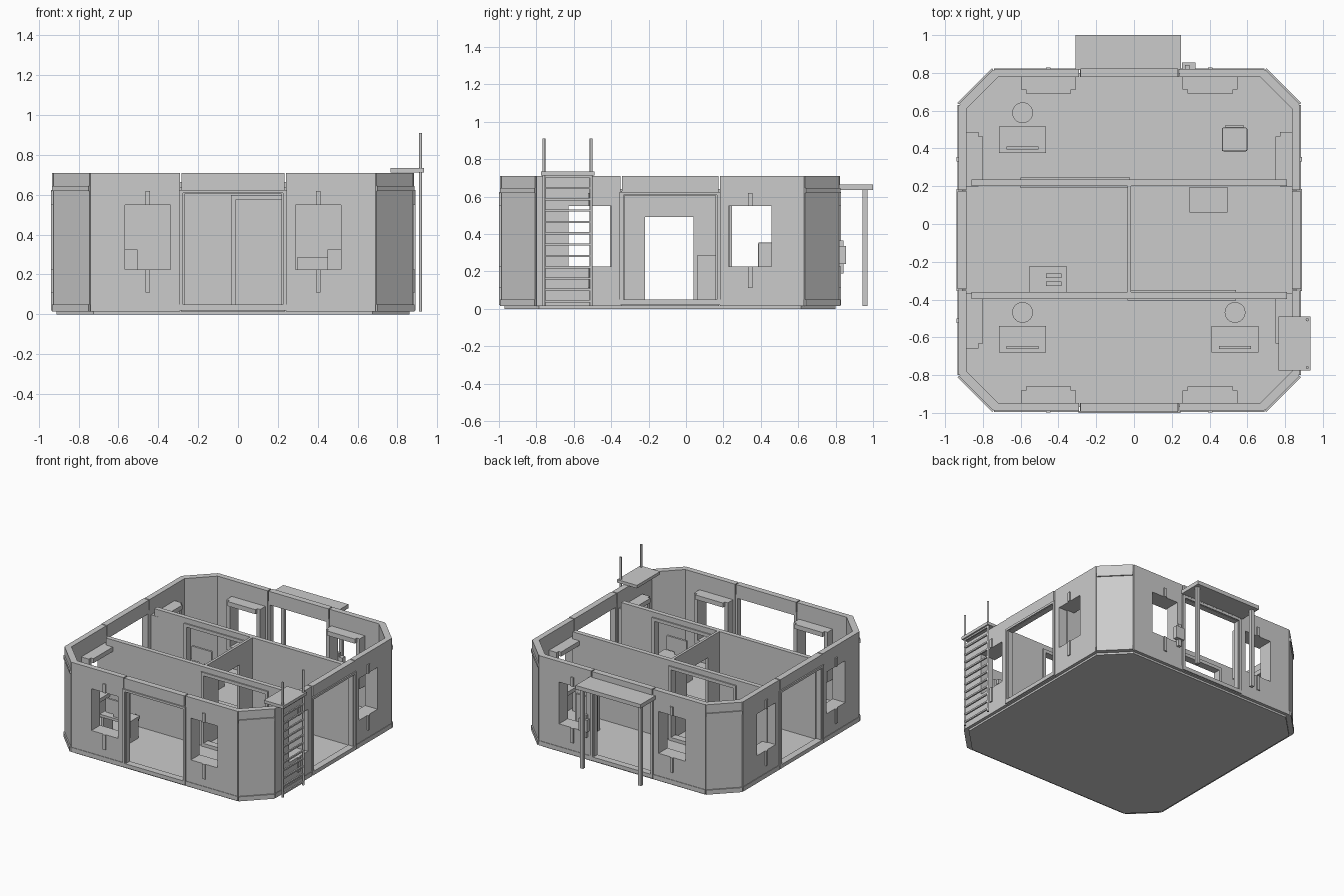
import bpy, bmesh, math
from mathutils import Matrix, Vector

old = bpy.data.objects.get("Cube")
if old:
    bpy.data.objects.remove(old, do_unlink=True)

grey = bpy.data.materials.new("plain grey")
grey.use_nodes = True
grey.diffuse_color = (0.6, 0.6, 0.6, 1)
grey.node_tree.nodes["Principled BSDF"].inputs["Base Color"].default_value = (0.6, 0.6, 0.6, 1)

CENTRE = Matrix.Translation((-0.025, -0.085, 0))


def finish(name, bm, matrix=None):
    mesh = bpy.data.meshes.new(name)
    if matrix:
        bm.transform(matrix)
    bm.to_mesh(mesh)
    bm.free()
    mesh.materials.append(grey)
    obj = bpy.data.objects.new(name, mesh)
    bpy.context.collection.objects.link(obj)
    return obj


def boxes(name, items, matrix=None):
    """One object from boxes given as (x0, x1, y0, y1, z0, z1)."""
    bm = bmesh.new()
    for x0, x1, y0, y1, z0, z1 in items:
        size = Matrix.Diagonal((x1 - x0, y1 - y0, z1 - z0, 1))
        place = Matrix.Translation(((x0 + x1) / 2, (y0 + y1) / 2, (z0 + z1) / 2))
        bmesh.ops.create_cube(bm, size=1, matrix=place @ size)
    return finish(name, bm, matrix)


def framed(outer, hole, y0, y1):
    """Four boxes around a hole in the xz plane; both are (x0, x1, z0, z1)."""
    a0, a1, b0, b1 = outer
    h0, h1, k0, k1 = hole
    parts = [(a0, h0, y0, y1, b0, b1), (h1, a1, y0, y1, b0, b1),
             (h0, h1, y0, y1, b0, k0), (h0, h1, y0, y1, k1, b1)]
    return [p for p in parts if p[1] - p[0] > 1e-4 and p[5] - p[4] > 1e-4]


def cylinder(name, x, y, z0, z1, r, sides=24):
    bm = bmesh.new()
    bmesh.ops.create_cone(bm, cap_ends=True, segments=sides, radius1=r, radius2=r,
                          depth=z1 - z0, matrix=Matrix.Translation((x, y, (z0 + z1) / 2)))
    obj = finish(name, bm)
    for poly in obj.data.polygons:
        poly.use_smooth = abs(poly.normal.z) < 0.5
    return obj


# Octagonal floor slab
bm = bmesh.new()
a, b = 0.885, 0.70
ring = [(-b, -a), (b, -a), (a, -b), (a, b), (b, a), (-b, a), (-a, b), (-a, -b)]
face = bm.faces.new([bm.verts.new((x, y, 0)) for x, y in ring])
top = bmesh.ops.extrude_face_region(bm, geom=[face])
bmesh.ops.translate(bm, vec=(0, 0, 0.025),
                    verts=[v for v in top["geom"] if isinstance(v, bmesh.types.BMVert)])
bmesh.ops.recalc_face_normals(bm, faces=bm.faces)
finish("floor_slab", bm, CENTRE)

# Four sides, each two window panels, a wide doorway and a chamfered corner
OUT, IN, TOP = -0.905, -0.862, 0.71
for k, side in enumerate(("front", "right", "back", "left")):
    m = CENTRE @ Matrix.Rotation(k * math.pi / 2, 4, "Z")
    boxes(side + "_doorway", framed((-0.262, 0.262, 0.015, 0.63),
                                    (-0.243, 0.243, 0.05, 0.605), OUT, IN), m)
    boxes(side + "_door_trim", framed((-0.27, 0.27, 0.02, 0.625),
                                      (-0.25, 0.25, 0.05, 0.608), -0.915, OUT), m)
    boxes(side + "_door_lintel", [(-0.258, 0.258, OUT - 0.004, IN, 0.63, TOP)], m)
    for s, word in ((-1, "first"), (1, "second")):
        c = s * 0.428
        lo, hi = sorted((s * 0.266, s * 0.715))
        hole = (c - 0.115, c + 0.115, 0.225, 0.55)
        tag = side + "_" + word
        boxes(tag + "_window_panel", framed((lo, hi, 0.015, TOP), hole, OUT, IN), m)
        # inner casing, header shelf and outer bars
        boxes(tag + "_window_casing",
              framed((c - 0.145, c + 0.145, 0.195, 0.585), hole, IN, -0.797), m)
        boxes(tag + "_window_header", [(c - 0.12, c + 0.12, -0.797, -0.775, 0.55, 0.585)], m)
        boxes(tag + "_window_bars", [(c - 0.012, c + 0.012, -0.914, OUT, 0.11, 0.225),
                                     (c - 0.012, c + 0.012, -0.914, OUT, 0.55, 0.62)], m)
        boxes(tag + "_skirting", [(lo, hi, OUT - 0.004, OUT, 0.015, 0.05)], m)
    # chamfered corner panel, facing halfway to the next side
    d = m @ Matrix.Rotation(math.pi / 4, 4, "Z")
    boxes(side + "_corner_panel", [(-0.128, 0.128, -1.148, -1.1, 0.015, TOP)], d)
    boxes(side + "_corner_bands", [(-0.13, 0.13, -1.157, -1.148, 0.015, 0.05),
                                   (-0.13, 0.13, -1.157, -1.148, 0.62, 0.645)], d)

# Inner walls with framed doorways
for name, y, x0, x1 in (("front", -0.378, -0.035, 0.54), ("back", 0.218, -0.6, -0.02)):
    hole = (x0 + 0.022, x1 - 0.022, 0.05, 0.575)
    boxes(name + "_inner_wall", framed((-0.86, 0.81, 0.02, 0.64), hole, y - 0.018, y + 0.018))
    boxes(name + "_inner_door_frame",
          framed((x0, x1, 0.025, 0.6), hole, y - 0.028, y + 0.028))
turn = Matrix.Translation((-0.025, 0, 0)) @ Matrix.Rotation(math.pi / 2, 4, "Z")
boxes("partition_wall", framed((-0.36, 0.2, 0.02, 0.64), (-0.22, 0.04, 0.04, 0.49),
                               -0.01, 0.01), turn)

# Desks with a screen and a stool
for i, (x, y) in enumerate(((-0.59, 0.447), (-0.59, -0.61), (0.535, -0.61))):
    tag = "desk_%d" % (i + 1)
    boxes(tag, [(x - 0.125, x + 0.125, y - 0.07, y + 0.07, 0.175, 0.195),
                (x - 0.12, x - 0.1, y - 0.06, y + 0.06, 0.025, 0.175),
                (x + 0.1, x + 0.12, y - 0.06, y + 0.06, 0.025, 0.175)])
    boxes(tag + "_screen", [(x - 0.085, x + 0.085, y - 0.053, y - 0.037, 0.215, 0.325),
                            (x - 0.02, x + 0.02, y - 0.05, y - 0.04, 0.195, 0.215)])
    cylinder(tag + "_stool_seat", x, y + 0.142, 0.1, 0.125, 0.055)
    cylinder(tag + "_stool_leg", x, y + 0.142, 0.025, 0.1, 0.012, 12)

# Loose furniture: cabinets and a bevelled locker
boxes("side_cabinet", [(0.295, 0.495, 0.06, 0.195, 0.025, 0.285)])
boxes("counter", [(-0.555, -0.355, -0.36, -0.225, 0.025, 0.285)])
boxes("counter_fittings", [(-0.465, -0.385, y, y + 0.022, 0.285, 0.294)
                           for y in (-0.327, -0.285)])
locker = boxes("locker", [(0.465, 0.6, 0.385, 0.51, 0.025, 0.355)])
bevel = locker.modifiers.new("edges", "BEVEL")
bevel.width, bevel.segments = 0.008, 2
boxes("locker_back", [(0.485, 0.58, 0.51, 0.523, 0.05, 0.33)])

# Porch roof on two posts
boxes("porch_roof", [(-0.31, 0.25, 0.815, 1.0, 0.635, 0.665)])
boxes("porch_posts", [(x - 0.013, x + 0.013, 0.944, 0.97, 0.015, 0.635)
                      for x in (-0.28, 0.22)])

# Meter box beside the back door
boxes("meter_box", [(0.255, 0.325, 0.82, 0.855, 0.24, 0.335),
                    (0.27, 0.295, 0.82, 0.842, 0.19, 0.365)])

# Ladder and its landing
for y, word in ((-0.76, "front"), (-0.507, "back")):
    cylinder(word + "_ladder_rail", 0.917, y, 0.015, 0.91, 0.008, 12)
boxes("ladder_rungs", [(0.911, 0.923, -0.76, -0.507, z, z + 0.012)
                       for z in (0.035 + 0.0605 * i for i in range(12))])
boxes("ladder_landing", [(0.765, 0.935, -0.775, -0.49, 0.712, 0.735)])
